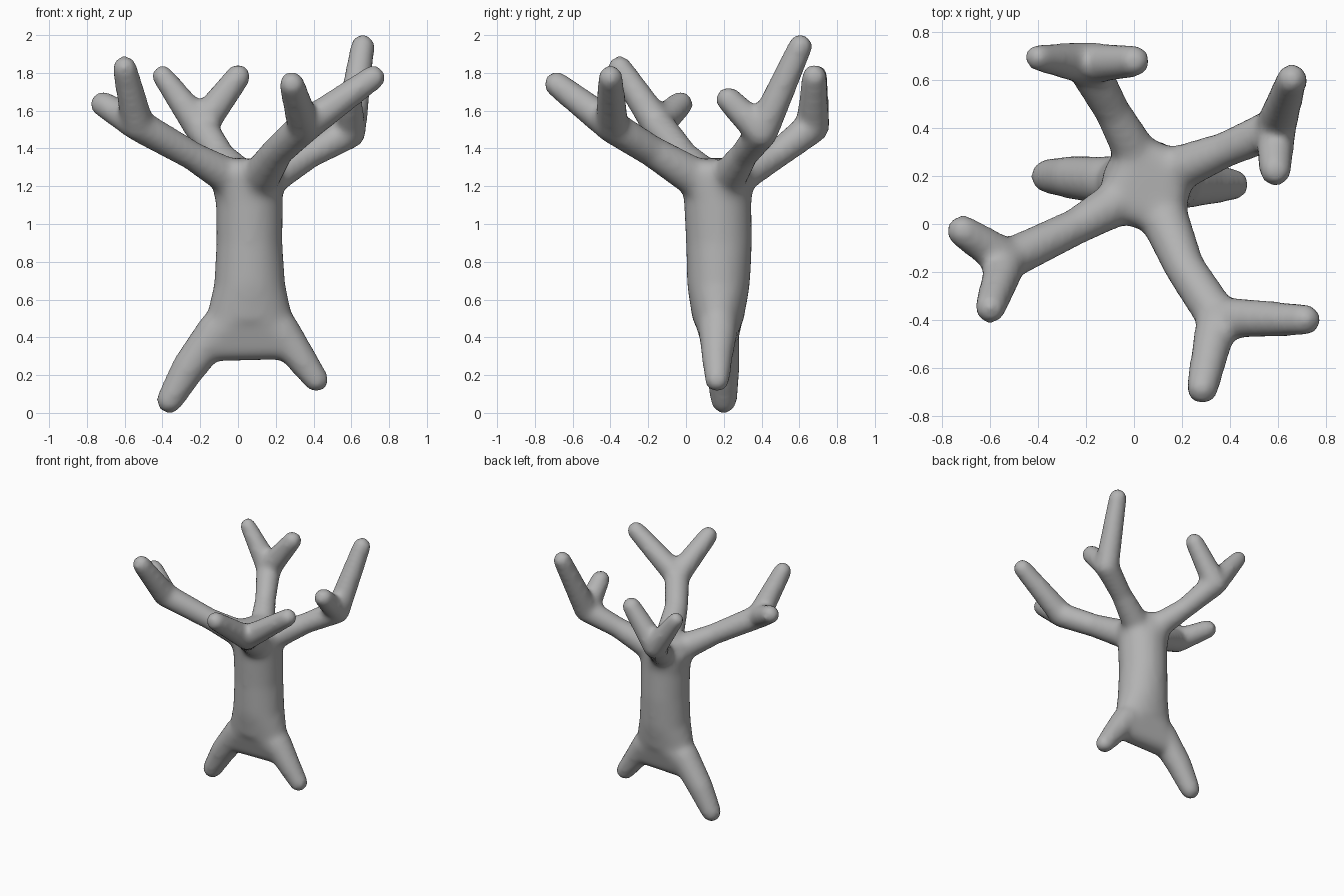
import bpy, bmesh
from mathutils import Matrix

bm = bmesh.new()


def blob_hull(blobs):
    """Convex skin around ellipsoids given as (x, y, z, rx[, ry, rz])."""
    verts = []
    for x, y, z, *r in blobs:
        r = r if len(r) == 3 else [r[0]] * 3
        m = Matrix.Translation((x, y, z)) @ Matrix.Diagonal((*r, 1))
        tmp = bmesh.new()
        bmesh.ops.create_icosphere(tmp, subdivisions=3, radius=1, matrix=m)
        verts += [v.co.copy() for v in tmp.verts]
        tmp.free()
    part = bmesh.new()
    for co in verts:
        part.verts.new(co)
    res = bmesh.ops.convex_hull(part, input=part.verts)
    loose = {g for g in res["geom_interior"] + res["geom_unused"]
             if isinstance(g, bmesh.types.BMVert)}
    bmesh.ops.delete(part, geom=list(loose), context='VERTS')
    bmesh.ops.recalc_face_normals(part, faces=part.faces)
    me = bpy.data.meshes.new("part")
    part.to_mesh(me)
    part.free()
    bm.from_mesh(me)
    bpy.data.meshes.remove(me)


def chain(blobs):
    for a, b in zip(blobs, blobs[1:]):
        blob_hull([a, b])


# trunk
chain([(0.06, 0.17, 0.50, 0.23, 0.138, 0.06), (0.062, 0.172, 0.68, 0.19, 0.168, 0.05),
       (0.06, 0.175, 0.90, 0.176, 0.176, 0.05), (0.06, 0.168, 1.10, 0.178, 0.18, 0.05),
       (0.05, 0.165, 1.23, 0.19, 0.185, 0.08)])

# broad crown where the branches leave the trunk
blob_hull([(-0.07, 0.095, 1.265, 0.085), (0.12, 0.04, 1.255, 0.09),
           (0.17, 0.22, 1.255, 0.085), (0.015, 0.29, 1.265, 0.085),
           (0.06, 0.17, 1.12, 0.175, 0.175, 0.05)])

# flattened flare between the two roots
blob_hull([(-0.14, 0.18, 0.36, 0.09), (0.24, 0.17, 0.365, 0.085),
           (0.06, 0.17, 0.54, 0.21, 0.142, 0.08)])

# roots
chain([(-0.11, 0.18, 0.44, 0.105), (-0.26, 0.195, 0.24, 0.092), (-0.362, 0.20, 0.067, 0.072)])
chain([(0.22, 0.17, 0.44, 0.105), (0.32, 0.165, 0.305, 0.085), (0.415, 0.165, 0.175, 0.067)])

# branches: base, middle, fork and two twig tips
branches = [
    [(-0.05, 0.10, 1.25, 0.10), (-0.24, -0.01, 1.36, 0.078), (-0.53, -0.15, 1.525, 0.088),
     (-0.60, -0.35, 1.825, 0.067), (-0.715, -0.03, 1.635, 0.069)],
    [(0.12, 0.04, 1.25, 0.105), (0.21, -0.18, 1.385, 0.085), (0.35, -0.39, 1.515, 0.09),
     (0.285, -0.685, 1.74, 0.069), (0.715, -0.40, 1.775, 0.067)],
    [(0.16, 0.22, 1.24, 0.10), (0.38, 0.31, 1.37, 0.076), (0.59, 0.40, 1.485, 0.088),
     (0.66, 0.605, 1.94, 0.066), (0.59, 0.225, 1.66, 0.069)],
    [(0.015, 0.28, 1.25, 0.095), (-0.09, 0.47, 1.36, 0.076), (-0.20, 0.67, 1.515, 0.09),
     (-0.40, 0.695, 1.785, 0.058), (0.0, 0.68, 1.78, 0.068)],
]
for base, mid, fork, tip_a, tip_b in branches:
    chain([base, mid, fork])
    chain([fork, tip_a])
    chain([fork, tip_b])

mesh = bpy.data.meshes.new("tree")
bm.to_mesh(mesh)
bm.free()
tree = bpy.data.objects.new("tree", mesh)
bpy.context.collection.objects.link(tree)

# darker grey bark
bark = bpy.data.materials.new("bark")
bark.diffuse_color = (0.45, 0.45, 0.45, 1)
mesh.materials.append(bark)

# fuse the parts and soften the joins
remesh = tree.modifiers.new("fuse", 'REMESH')
remesh.mode = 'VOXEL'
remesh.voxel_size = 0.018
remesh.use_smooth_shade = True
soften = tree.modifiers.new("soften", 'SMOOTH')
soften.factor = 0.5
soften.iterations = 16
